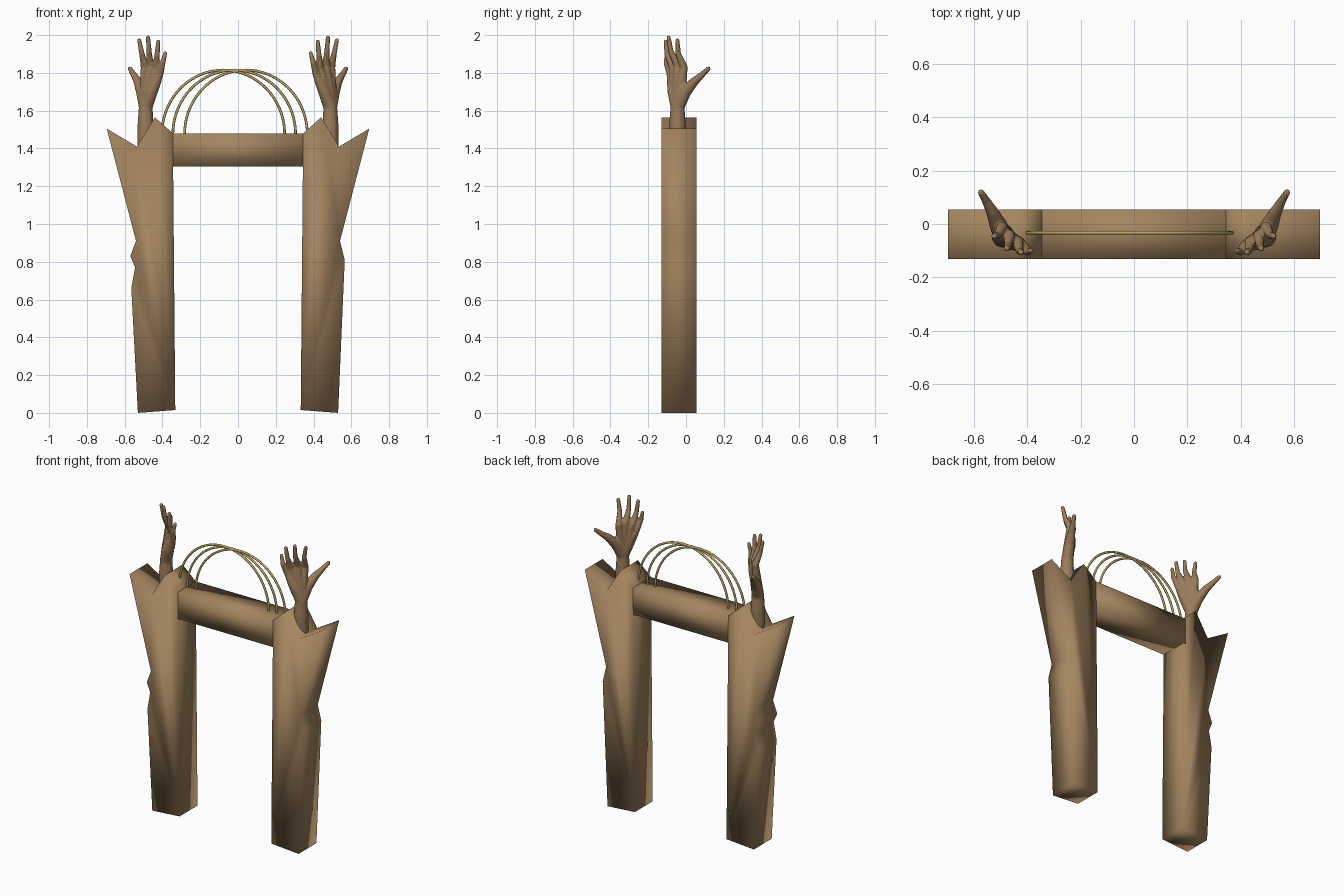
import bpy, bmesh, math
from mathutils import Vector, Matrix

cube = bpy.data.objects.get("Cube")
if cube:
    bpy.data.objects.remove(cube, do_unlink=True)


def material(name, color):
    m = bpy.data.materials.new(name)
    m.use_nodes = True
    m.diffuse_color = (*color, 1)
    bsdf = m.node_tree.nodes["Principled BSDF"]
    bsdf.inputs["Base Color"].default_value = (*color, 1)
    bsdf.inputs["Roughness"].default_value = 0.8
    return m


BROWN = material("warm brown", (0.37, 0.235, 0.115))
SKIN = material("hand brown", (0.32, 0.2, 0.1))
GOLD = material("pale gold", (0.5, 0.38, 0.14))
FRONT, BACK = -0.13, 0.055


def finish(name, bm, mat):
    bmesh.ops.recalc_face_normals(bm, faces=bm.faces)
    mesh = bpy.data.meshes.new(name)
    bm.to_mesh(mesh)
    bm.free()
    mesh.materials.append(mat)
    for p in mesh.polygons:
        p.use_smooth = True
    ob = bpy.data.objects.new(name, mesh)
    bpy.context.collection.objects.link(ob)
    return ob


def extruded(name, outline, side=1):
    """Front outline in x and z, pushed straight back."""
    bm = bmesh.new()
    face = bm.faces.new([bm.verts.new((side * x, FRONT, z)) for x, z in outline])
    grown = bmesh.ops.extrude_face_region(bm, geom=[face], use_keep_orig=True)
    moved = [v for v in grown["geom"] if isinstance(v, bmesh.types.BMVert)]
    bmesh.ops.translate(bm, verts=moved, vec=(0, BACK - FRONT, 0))
    return finish(name, bm, BROWN)


# Pillars: sleeve shapes with a notched top and a creased outer edge
foot = [(0.53, 0), (0.332, 0.015)]
top = [(0.345, 1.48), (0.44, 1.565), (0.535, 1.41), (0.695, 1.505), (0.54, 0.91)]
extruded("left_pillar", foot + top + [(0.565, 0.81)])
extruded("right_pillar", foot + top + [(0.57, 0.83), (0.545, 0.77), (0.565, 0.66)], -1)

# Cross beam
extruded("cross_beam", [(-0.36, 1.305), (0.36, 1.305), (0.36, 1.48), (-0.36, 1.48)])

# Three overlapping wire hoops
for i, cx in enumerate((-0.078, -0.02, 0.042)):
    curve = bpy.data.curves.new("hoop", "CURVE")
    curve.dimensions = "3D"
    curve.bevel_depth = 0.007
    curve.bevel_resolution = 2
    curve.use_fill_caps = True
    n = 36
    spline = curve.splines.new("POLY")
    spline.points.add(n)
    for k, p in enumerate(spline.points):
        a = math.pi * k / n
        p.co = (cx - 0.325 * math.cos(a), -0.033, 1.475 + 0.34 * math.sin(a), 1)
    curve.materials.append(GOLD)
    hoop = bpy.data.objects.new(f"hoop_{i + 1}", curve)
    bpy.context.collection.objects.link(hoop)

# Hands: limbs as chains of (x, y, z, radius), fused into one skin
WRIST = (0.489, -0.045, 1.62, 0.038)
KNUCKLES = [
    ((0.412, -0.085, 1.8, 0.02), (0.385, -0.1, 1.905, 0.011)),
    ((0.435, -0.068, 1.825, 0.022), (0.422, -0.107, 1.965, 0.012)),
    ((0.466, -0.044, 1.84, 0.022), (0.476, -0.092, 1.987, 0.012)),
    ((0.494, -0.012, 1.83, 0.022), (0.523, -0.046, 1.972, 0.012)),
]
CHAINS = [
    [(0.489, -0.045, 1.38, 0.045), (0.489, -0.045, 1.52, 0.045), WRIST],
    # thumb
    [WRIST, (0.507, -0.005, 1.7, 0.034), (0.53, 0.045, 1.755, 0.024),
     (0.552, 0.085, 1.79, 0.017), (0.572, 0.118, 1.822, 0.013)],
    # heel of the palm
    [WRIST, (0.458, -0.065, 1.7, 0.034), (0.43, -0.075, 1.76, 0.027)],
]
for knuckle, tip in KNUCKLES:
    bend = [(a + b) / 2 for a, b in zip(knuckle, tip)]
    bend[1] -= 0.012
    bend[3] = 0.015
    CHAINS.append([WRIST, knuckle, tuple(bend), tip])


def hand(name, side):
    bm = bmesh.new()
    for chain in CHAINS:
        for a, b in zip(chain, chain[1:]):
            a, b = Vector(a), Vector(b)
            steps = math.ceil((b - a).to_3d().length / 0.008)
            for k in range(steps + 1):
                p = a.lerp(b, k / steps)
                place = Matrix.Translation((side * p.x, p.y, p.z))
                bmesh.ops.create_icosphere(bm, subdivisions=2, radius=p.w, matrix=place)
    ob = finish(name, bm, SKIN)
    remesh = ob.modifiers.new("fuse", "REMESH")
    remesh.mode = "VOXEL"
    remesh.voxel_size = 0.005
    remesh.use_smooth_shade = True
    soften = ob.modifiers.new("soften", "SMOOTH")
    soften.factor = 0.5
    soften.iterations = 4


hand("left_hand", 1)
hand("right_hand", -1)
